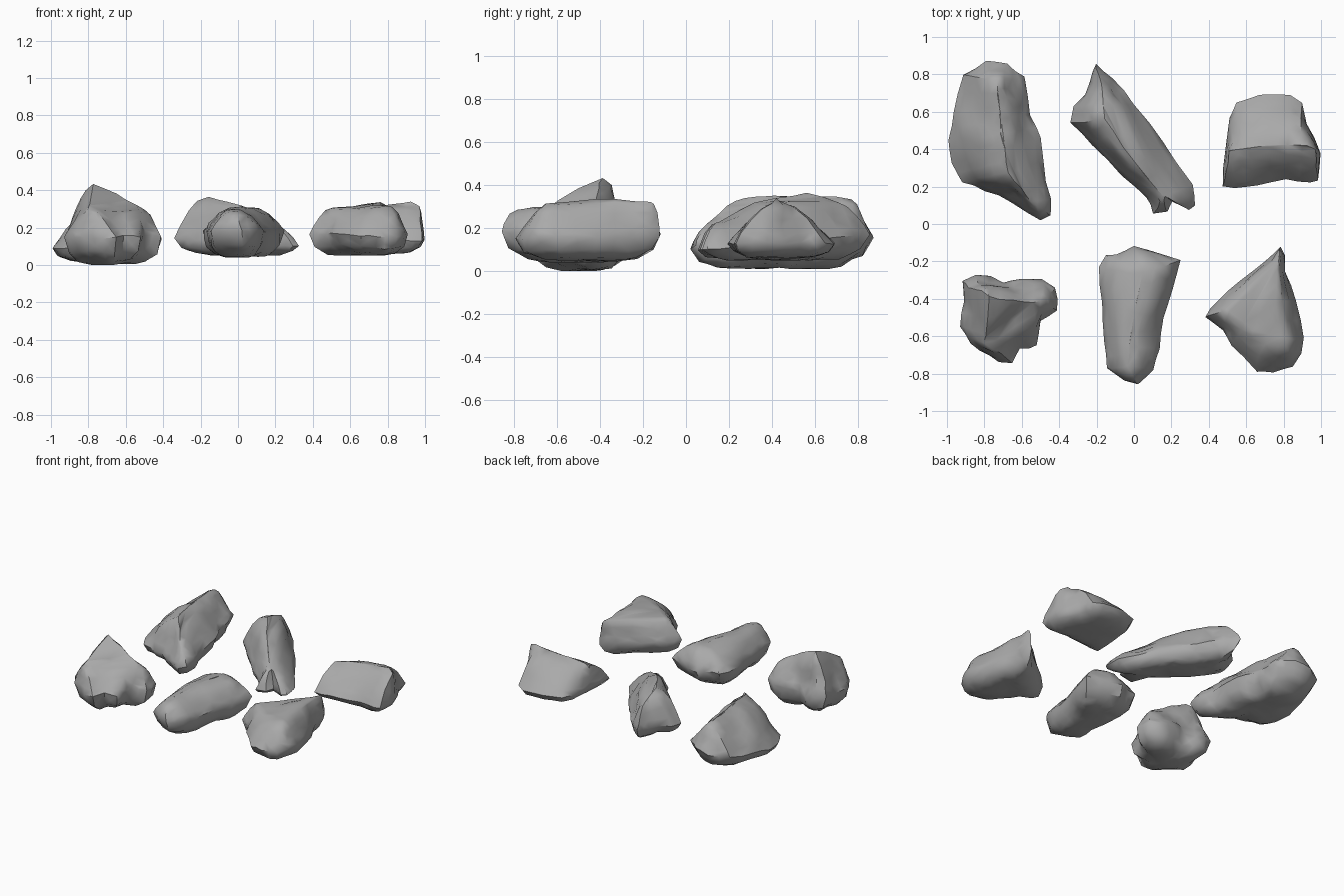
import bpy, bmesh
from mathutils import Vector, noise
from mathutils.geometry import intersect_point_line

cube = bpy.data.objects.get("Cube")
if cube:
    bpy.data.objects.remove(cube, do_unlink=True)

# One stone colour shared by every rock
stone = bpy.data.materials.new("grey_stone")
stone.use_nodes = True
GREY = (0.4, 0.4, 0.4, 1)
stone.diffuse_color = GREY
stone.node_tree.nodes["Principled BSDF"].inputs["Base Color"].default_value = GREY
stone.node_tree.nodes["Principled BSDF"].inputs["Roughness"].default_value = 0.9


def nearest_on_crest(point, crest):
    """Closest crest position to an outline point, measured in plan."""
    best = None
    for start, end in zip(crest, crest[1:]):
        _, along = intersect_point_line(point, start.to_2d(), end.to_2d())
        spot = start.lerp(end, min(max(along, 0), 1))
        gap = (spot.to_2d() - point).length
        if best is None or gap < best[0]:
            best = (gap, spot)
    return best[1]


def ruggedness(co, amount):
    """Broad chips plus finer dents."""
    return (noise.noise_vector(co * 6) + noise.noise_vector(co * 14) * 0.7) * amount


def build_rock(name, outline, crest, rim, base, fullness, rough=0.015, tilt=(0, 0)):
    """Loft a rock from its underside, through its plan outline, up to a crest line.
    Plan sizes are in hundredths of a unit; a fuller rock has steeper sides and a flatter top.
    The widest ring leans by tilt."""
    outline = [Vector(p) / 100 for p in outline]
    crest = [Vector(p) / 100 for p in crest]
    centre = sum(outline, Vector((0, 0))) / len(outline)
    rims = [rim + (p - centre).dot(Vector(tilt)) for p in outline]
    rows = []
    # Underside, from the sole outwards
    for inset, drop in ((0.6, 1), (0.32, 0.88), (0.1, 0.55)):
        rows.append([p.lerp(centre, inset).to_3d() + Vector((0, 0, z + (base - z) * drop))
                     for p, z in zip(outline, rims)])
    # Widest ring and the shoulders rising to the crest
    for t in (0, 0.15, 0.4, 0.7, 1):
        ring = []
        for p, z in zip(outline, rims):
            top = nearest_on_crest(p, crest)
            spot = p.lerp(top.to_2d(), t).to_3d()
            spot.z = z + (top.z - z) * (1 - (1 - t) ** fullness)
            ring.append(spot)
        rows.append(ring)

    bm = bmesh.new()
    rings = [[bm.verts.new(co) for co in row] for row in rows]
    count = len(outline)
    bm.faces.new(rings[0])
    for low, high in zip(rings, rings[1:]):
        for i in range(count):
            j = (i + 1) % count
            bm.faces.new((low[i], low[j], high[j], high[i]))
    bm.faces.new(rings[-1])
    bmesh.ops.remove_doubles(bm, verts=bm.verts, dist=0.012)
    bmesh.ops.triangulate(bm, faces=bm.faces)
    bmesh.ops.subdivide_edges(bm, edges=[e for e in bm.edges if e.calc_length() > 0.09],
                              cuts=1, use_grid_fill=True)
    bmesh.ops.triangulate(bm, faces=bm.faces)
    bmesh.ops.recalc_face_normals(bm, faces=bm.faces)
    # Weathered surface, kept above the ground
    for v in bm.verts:
        v.co += ruggedness(v.co, rough)
        v.co.z = max(v.co.z, base)
        v.co.x = min(max(v.co.x, -1), 1)

    mesh = bpy.data.meshes.new(name)
    bm.to_mesh(mesh)
    bm.free()
    mesh.materials.append(stone)
    rock = bpy.data.objects.new(name, mesh)
    bpy.context.collection.objects.link(rock)
    bpy.ops.object.select_all(action="DESELECT")
    rock.select_set(True)
    bpy.context.view_layer.objects.active = rock
    bpy.ops.object.shade_smooth_by_angle(angle=0.8)


# Back row
build_rock("broad_ridge_rock",
           [(-96, 60), (-91, 79), (-80, 87), (-68, 86), (-60, 79), (-57, 68), (-55, 58),
            (-50, 45), (-48, 23), (-44, 13), (-45, 5), (-50, 3), (-64, 10), (-72, 16),
            (-80, 18), (-91, 22), (-98, 33), (-100, 45)],
           [(-74, 77, 33), (-71, 45, 35), (-67, 27, 35), (-54, 12, 24)],
           rim=0.13, base=0.01, fullness=1.45, tilt=(0.12, 0.1))
build_rock("long_slanted_rock",
           [(-33, 54), (-32, 64), (-26, 70), (-23, 76), (-20, 85), (-11, 78), (0, 64),
            (16, 43), (31, 21), (32, 10), (29, 8), (20, 12), (18, 6), (11, 5), (7, 14),
            (-6, 26), (-22, 42)],
           [(-17, 72, 32), (-16, 56, 36), (0, 34, 33), (15, 15, 23)],
           rim=0.13, base=0.05, fullness=2, tilt=(0, 0.1))
build_rock("wedge_rock",
           [(48, 20), (49, 40), (51, 56), (55, 65), (67, 69), (84, 69), (90, 65), (93, 54),
            (100, 38), (98, 23), (94, 22), (81, 24), (65, 21), (54, 19)],
           [(51, 39, 28), (75, 43, 32), (92, 42, 34), (97, 40, 32)],
           rim=0.13, base=0.06, fullness=1.6, rough=0.01)

# Front row
build_rock("peaked_rock",
           [(-91, -30), (-85, -26), (-77, -28), (-69, -31), (-60, -30), (-49, -30),
            (-41, -34), (-41, -47), (-49, -53), (-52, -65), (-61, -67), (-65, -75),
            (-72, -74), (-83, -68), (-91, -59), (-93, -54), (-90, -41)],
           [(-81, -63, 31), (-77, -52, 37), (-77, -40, 44), (-72, -40, 43), (-62, -42, 36),
            (-50, -41, 30)],
           rim=0.15, base=0, fullness=1.4, rough=0.02)
build_rock("rounded_block_rock",
           [(-19, -23), (-16, -17), (-5, -14), (0, -12), (8, -14), (25, -20), (21, -35),
            (16, -51), (13, -67), (10, -78), (3, -86), (-5, -84), (-14, -77), (-16, -62),
            (-17, -43)],
           [(5, -26, 31), (0, -50, 31), (-3, -76, 29)],
           rim=0.18, base=0.04, fullness=2.5, rough=0.013)
build_rock("pointed_rock",
           [(38, -49), (44, -42), (57, -30), (70, -20), (78, -12), (81, -16), (81, -25),
            (87, -41), (91, -61), (85, -76), (74, -79), (65, -78), (52, -65), (47, -56)],
           [(50, -47, 30), (67, -57, 32), (78, -61, 32), (76, -40, 34), (78, -17, 33)],
           rim=0.16, base=0.05, fullness=2.1)
